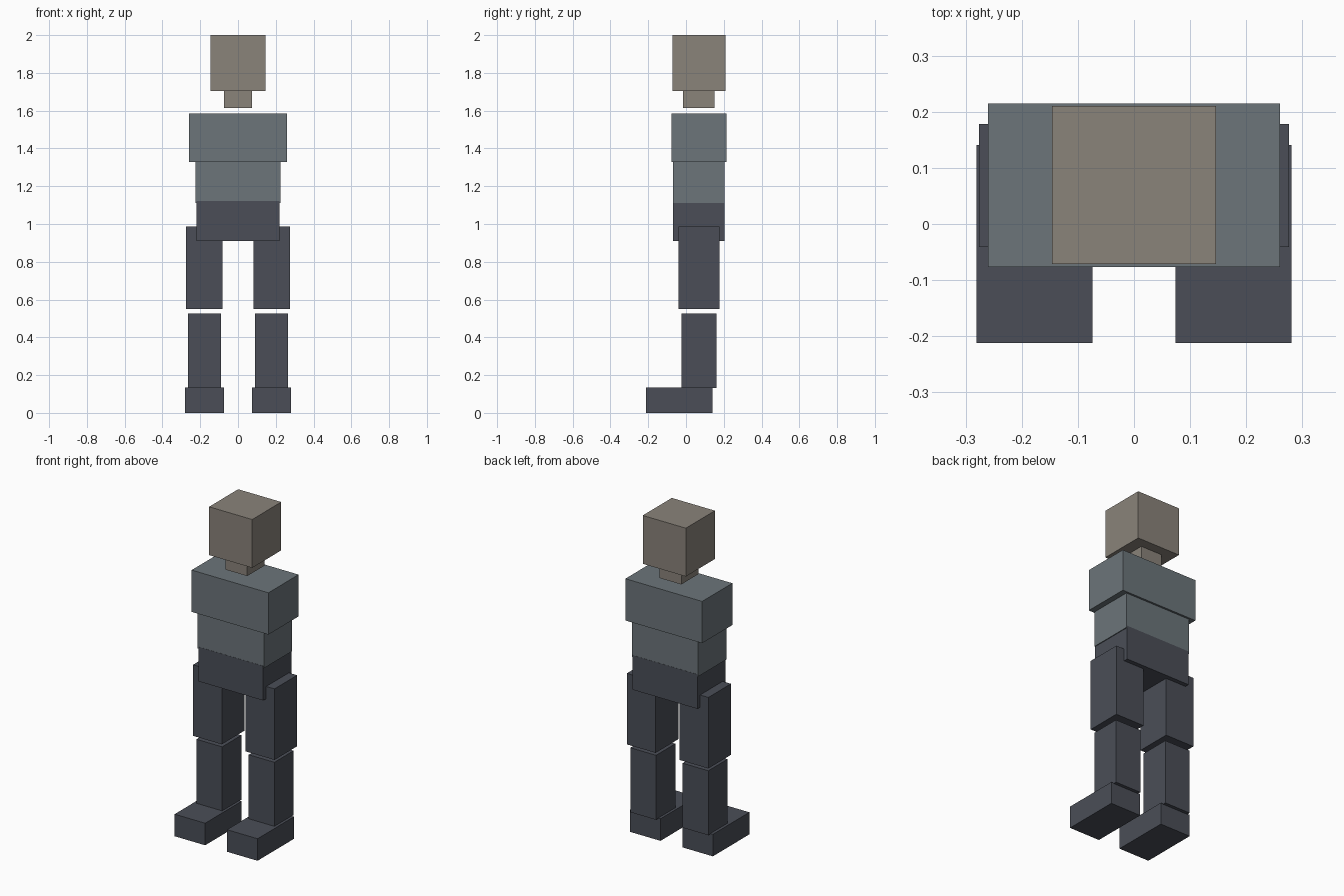
import bpy

if "Cube" in bpy.data.objects:
    bpy.data.objects.remove(bpy.data.objects["Cube"])


def material(name, rgb):
    m = bpy.data.materials.new(name)
    m.diffuse_color = (*rgb, 1.0)
    m.use_nodes = True
    m.node_tree.nodes["Principled BSDF"].inputs["Base Color"].default_value = m.diffuse_color
    return m


skin = material("warm_grey", (0.254, 0.227, 0.195))
shirt = material("slate_grey", (0.150, 0.178, 0.195))
trousers = material("dark_blue_grey", (0.069, 0.076, 0.096))


def box(name, x, y, z, mat):
    """Box given by its (min, max) range on each axis."""
    ranges = (x, y, z)
    centre = [(a + b) / 2 for a, b in ranges]
    bpy.ops.mesh.primitive_cube_add(size=1, location=centre)
    ob = bpy.context.object
    ob.name = name
    ob.scale = [b - a for a, b in ranges]
    bpy.ops.object.transform_apply(location=False, rotation=False, scale=True)
    ob.data.materials.append(mat)
    return ob


# Head and torso, centred on x: half width, depth range, height range
for name, half, y, z, mat in (
    ("head", 0.146, (-0.071, 0.210), (1.704, 2.0), skin),
    ("neck", 0.073, (-0.015, 0.150), (1.613, 1.704), skin),
    ("chest", 0.260, (-0.077, 0.215), (1.328, 1.584), shirt),
    ("abdomen", 0.225, (-0.069, 0.203), (1.110, 1.328), shirt),
    ("pelvis", 0.220, (-0.070, 0.204), (0.911, 1.122), trousers),
):
    box(name, (-half, half), y, z, mat)

# Legs, mirrored left and right
for side, s in (("left", 1), ("right", -1)):
    for name, (x0, x1), y, z in (
        ("thigh", (0.081, 0.276), (-0.041, 0.178), (0.551, 0.986)),
        ("shin", (0.090, 0.264), (-0.025, 0.161), (0.132, 0.527)),
        ("foot", (0.074, 0.281), (-0.212, 0.141), (0.0, 0.135)),
    ):
        box(f"{side}_{name}", sorted((s * x0, s * x1)), y, z, trousers)
